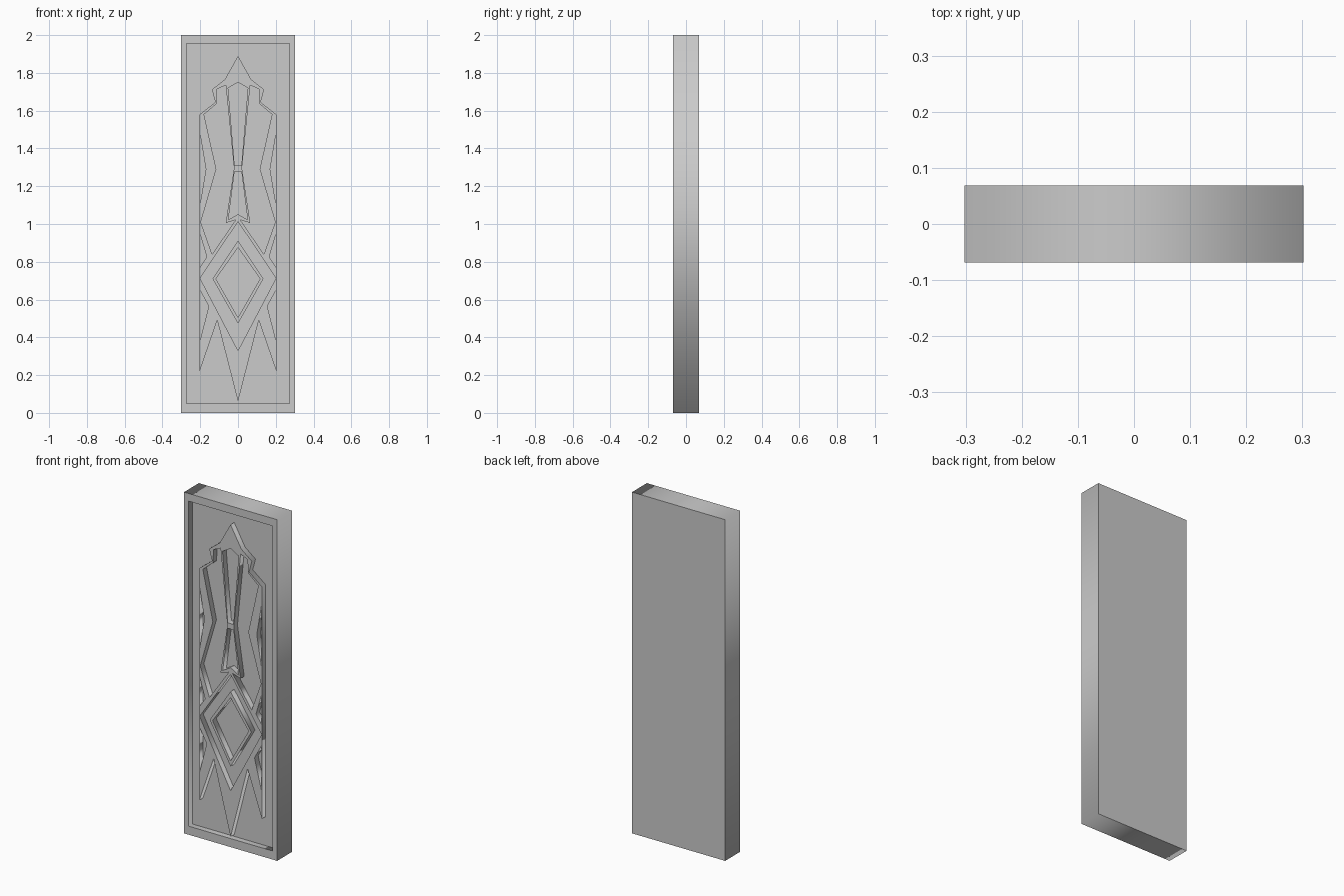
import bpy
import math

if "Cube" in bpy.data.objects:
    bpy.data.objects.remove(bpy.data.objects["Cube"])

W, H, T = 0.302, 2.0, 0.138      # half width, height, thickness
DEPTH = 0.034                    # depth of the carving
FRONT = -T / 2


def mirrored(pts):
    """Close a right-hand profile whose ends lie on the centre line."""
    return pts + [(-x, z) for x, z in reversed(pts) if x > 1e-6]


def both(pts):
    """A closed loop and its left-hand twin."""
    return [pts, [(-x, z) for x, z in reversed(pts)]]


def slab(name, loops, y_front, thickness):
    """Extrude nested front-view loops (inner loops become holes) into a mesh."""
    cu = bpy.data.curves.new(name, 'CURVE')
    cu.dimensions = '2D'
    cu.fill_mode = 'BOTH'
    cu.extrude = thickness / 2
    for loop in loops:
        sp = cu.splines.new('POLY')
        sp.points.add(len(loop) - 1)
        for p, (x, z) in zip(sp.points, loop):
            p.co = (x, z, 0, 1)
        sp.use_cyclic_u = True
    ob = bpy.data.objects.new(name, cu)
    bpy.context.collection.objects.link(ob)
    ob.rotation_euler = (math.pi / 2, 0, 0)
    ob.location.y = y_front + thickness / 2
    bpy.ops.object.select_all(action='DESELECT')
    ob.select_set(True)
    bpy.context.view_layer.objects.active = ob
    bpy.ops.object.convert(target='MESH')
    return ob


def rect(hw, z0, z1):
    return [(-hw, z0), (hw, z0), (hw, z1), (-hw, z1)]


def diamond(hw, z0, zm, z1):
    return mirrored([(0, z1), (hw, zm), (0, z0)])


# Backing panel and raised border
slab("back_panel", [rect(W, 0, H)], FRONT + DEPTH, T - DEPTH)
slab("border_frame", [rect(W, 0, H), rect(0.272, 0.05, 1.955)], FRONT, DEPTH)

# Carved ornament: silhouette first, then its openings
loops = [mirrored([(0, 1.89), (0.07, 1.765), (0.138, 1.712), (0.12, 1.645),
                   (0.203, 1.58), (0.203, 0.22), (0.11, 0.49), (0, 0.06)])]
# Large side petals
loops += both([(0.065, 1.735), (0.11, 1.715), (0.115, 1.635), (0.18, 1.58),
               (0.115, 1.29), (0.197, 1.01), (0.137, 0.84), (0.012, 1.022),
               (0.065, 1.005), (0.021, 1.295)])
# Thin-walled side notches
loops += both([(0.202, 1.48), (0.17, 1.29), (0.202, 1.10)])
loops += both([(0.202, 0.95), (0.165, 0.825), (0.202, 0.77)])
loops += both([(0.202, 0.65), (0.155, 0.565), (0.202, 0.38)])
# Central fan, upper and lower
loops.append(mirrored([(0, 1.75), (0.052, 1.72), (0.018, 1.31), (0, 1.31)]))
loops.append(mirrored([(0, 1.278), (0.018, 1.278), (0.051, 1.022), (0, 1.052)]))
# Diamond opening
loops.append(diamond(0.201, 0.33, 0.713, 1.012))
slab("carved_ornament", loops, FRONT, DEPTH)

# Diamond ring inside the opening
slab("diamond_ring", [diamond(0.135, 0.473, 0.71, 0.912),
                      diamond(0.117, 0.505, 0.71, 0.875)], FRONT, DEPTH)
